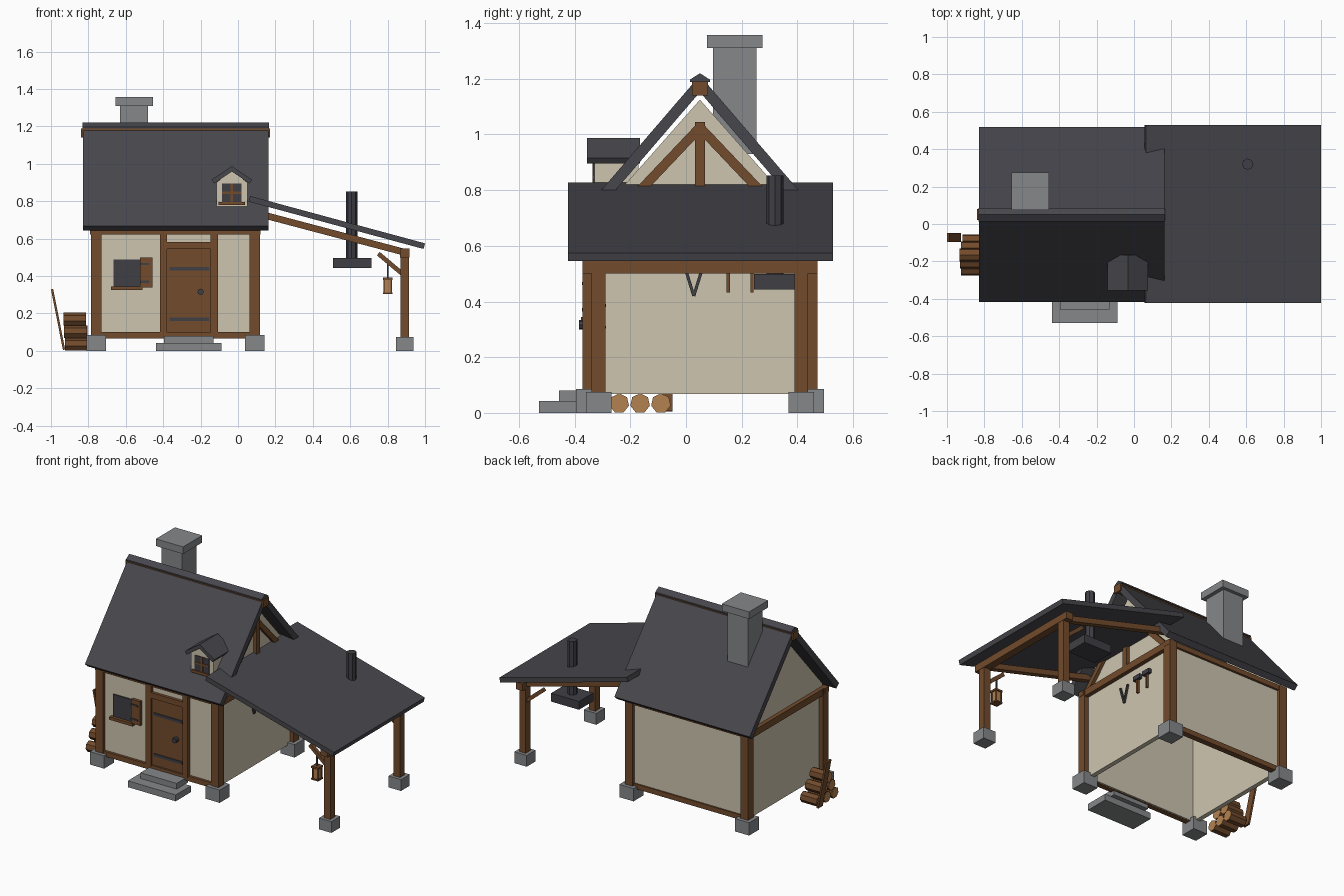
import bpy, bmesh, math
from mathutils import Vector

if "Cube" in bpy.data.objects:
    bpy.data.objects.remove(bpy.data.objects["Cube"])


def material(name, r, g, b):
    m = bpy.data.materials.new(name)
    lin = [((c / 255 + 0.055) / 1.055) ** 2.4 for c in (r, g, b)]
    m.diffuse_color = (*lin, 1)
    m.use_nodes = True
    m.node_tree.nodes["Principled BSDF"].inputs["Base Color"].default_value = m.diffuse_color
    return m


PLASTER = material("cream_plaster", 206, 197, 176)
TIMBER = material("brown_timber", 114, 75, 44)
SLATE = material("dark_slate", 71, 70, 76)
STONE = material("grey_stone", 134, 135, 137)
IRON = material("dark_iron", 63, 63, 69)
CUT = material("cut_wood", 180, 130, 80)


def finish(name, bm, *mats):
    bmesh.ops.recalc_face_normals(bm, faces=bm.faces)
    me = bpy.data.meshes.new(name)
    bm.to_mesh(me)
    bm.free()
    for m in mats:
        me.materials.append(m)
    ob = bpy.data.objects.new(name, me)
    bpy.context.collection.objects.link(ob)
    return ob


def prism(name, pts, axis, a, b, mat):
    """Extrude a 2D profile along x (profile is y,z) or y (profile is x,z)."""
    bm = bmesh.new()
    place = (lambda p, t: (t, p[0], p[1])) if axis == 'x' else (lambda p, t: (p[0], t, p[1]))
    lo = [bm.verts.new(place(p, a)) for p in pts]
    hi = [bm.verts.new(place(p, b)) for p in pts]
    bm.faces.new(lo)
    bm.faces.new(hi)
    for i in range(len(pts)):
        j = (i + 1) % len(pts)
        bm.faces.new((lo[i], lo[j], hi[j], hi[i]))
    return finish(name, bm, mat)


def box(name, x0, x1, y0, y1, z0, z1, mat):
    return prism(name, [(x0, z0), (x1, z0), (x1, z1), (x0, z1)], 'y', y0, y1, mat)


def bar(name, p, q, side, w, h, mat):
    """Straight beam from p to q, w wide along side and h deep across it."""
    p, q, s = Vector(p), Vector(q), Vector(side)
    u = (q - p).normalized().cross(s) * h / 2
    s = s * w / 2
    bm = bmesh.new()
    ends = [[bm.verts.new(c + k * s + l * u) for k, l in ((-1, -1), (1, -1), (1, 1), (-1, 1))]
            for c in (p, q)]
    for e in ends:
        bm.faces.new(e)
    for i in range(4):
        j = (i + 1) % 4
        bm.faces.new((ends[0][i], ends[0][j], ends[1][j], ends[1][i]))
    return finish(name, bm, mat)


def slab(name, a, b, thick, axis, t0, t1, mat):
    """Sloping roof slab whose top edge runs from a to b."""
    a, b = Vector(a), Vector(b)
    n = (b - a).normalized()
    n = Vector((n.y, -n.x))
    if n.y > 0:
        n = -n
    return prism(name, [a, b, b + n * thick, a + n * thick], axis, t0, t1, mat)


def rod(name, c, r, length, axis, sides, mat, end_mat=None):
    bm = bmesh.new()
    bmesh.ops.create_cone(bm, cap_ends=True, segments=sides, radius1=r, radius2=r, depth=length)
    rot = {'x': (0, 1, 0), 'y': (1, 0, 0), 'z': None}[axis]
    for v in bm.verts:
        co = Vector((v.co.z, v.co.x, v.co.y)) if axis == 'x' else \
            Vector((v.co.x, v.co.z, v.co.y)) if axis == 'y' else v.co.copy()
        v.co = co + Vector(c)
    if end_mat:
        for f in bm.faces:
            f.material_index = 1 if len(f.verts) > 4 else 0
    return finish(name, bm, mat, *([end_mat] if end_mat else []))


RY = 0.05                      # ridge line
LX, RX = -0.755, 0.09          # side walls
X, Y = (1, 0, 0), (0, 1, 0)

# Plaster walls, open underneath
for n, y in (("front", -0.35), ("back", 0.42)):
    box(n + "_wall", LX, RX, y, y + 0.03, 0.068, 0.65, PLASTER)
gable = [(-0.35, 0.068), (0.45, 0.068), (0.45, 0.672), (RY, 1.125), (-0.35, 0.672)]
prism("left_gable_wall", gable, 'x', LX, LX + 0.03, PLASTER)
prism("right_gable_wall", gable, 'x', RX - 0.03, RX, PLASTER)

# Corner posts on stone feet
for sx, x in (("left", -0.7575), ("right", 0.09)):
    for sy, y in (("front", -0.343), ("back", 0.443)):
        box(f"{sx}_{sy}_post", x - .028, x + .028, y - .029, y + .029, 0.08, 0.65, TIMBER)
        box(f"{sx}_{sy}_foot", x - .052, x + .052, y - .052, y + .052, 0, 0.085, STONE)

# Sills, wall plates and gable tie beams
for n, y in (("front", -0.345), ("back", 0.445)):
    box(n + "_sill", -0.78, 0.115, y - .022, y + .015, 0.067, 0.1, TIMBER)
    box(n + "_wall_plate", -0.79, 0.12, y - .025, y + .02, 0.622, 0.655, TIMBER)
for n, x in (("left", LX - .005), ("right", RX + .005)):
    box(n + "_tie_beam", x - .022, x + .022, -0.37, 0.47, 0.61, 0.655, TIMBER)

# Right gable truss
box("king_post", 0.085, 0.115, RY - .018, RY + .018, 0.64, 1.045, TIMBER)
for s in (-1, 1):
    bar("gable_brace", (0.098, RY + s * .005, 1.02), (0.098, RY + s * .375, 0.63),
        X, 0.024, 0.034, TIMBER)

# Main roof with ridge beam and cap
for n, s in (("front", -1), ("back", 1)):
    slab(n + "_roof", (RY, 1.212), (RY + s * .468, 0.668), 0.039, 'x', -0.83, 0.163, SLATE)
box("ridge_beam", -0.84, 0.172, RY - .029, RY + .029, 1.14, 1.19, TIMBER)
prism("ridge_cap", [(RY - .036, 1.188), (RY + .036, 1.188), (RY + .036, 1.197),
                    (RY, 1.22), (RY - .036, 1.197)], 'x', -0.832, 0.165, SLATE)

# Chimney
box("chimney_stack", -0.63, -0.48, 0.097, 0.253, 0.93, 1.315, STONE)
box("chimney_cap", -0.655, -0.455, 0.075, 0.275, 1.31, 1.357, STONE)

# Dormer
DX = -0.033
prism("dormer_body", [(DX - .083, .76), (DX + .083, .76), (DX + .083, .9), (DX, .965),
                      (DX - .083, .9)], 'y', -0.328, -0.17, PLASTER)
for s in (-1, 1):
    slab("dormer_roof", (DX, 0.988), (DX + s * .108, 0.915), 0.024, 'y', -0.355, -0.165, SLATE)
box("dormer_window", DX - .053, DX + .053, -0.332, -0.326, .795, .895, IRON)
box("dormer_window_upright", DX - .007, DX + .007, -0.335, -0.326, .795, .895, TIMBER)
box("dormer_window_crossbar", DX - .053, DX + .053, -0.335, -0.326, .84, .853, TIMBER)
box("dormer_sill", DX - .07, DX + .07, -0.338, -0.32, .779, .797, TIMBER)

# Door with frame, straps and knob
for x in (-0.398, -0.127):
    box("door_jamb", x - .019, x + .019, -0.372, -0.34, 0.09, 0.63, TIMBER)
box("door_header", -0.385, -0.14, -0.37, -0.34, 0.545, 0.582, TIMBER)
box("door", -0.38, -0.145, -0.357, -0.34, 0.1, 0.545, TIMBER)
for z in (0.17, 0.44):
    box("door_strap", -0.365, -0.155, -0.363, -0.355, z - .009, z + .009, IRON)
rod("door_knob", (-0.2, -0.37, 0.316), 0.017, 0.03, 'y', 8, IRON)

# Stone steps
box("lower_step", -0.438, -0.087, -0.528, -0.37, 0, 0.042, STONE)
box("upper_step", -0.395, -0.13, -0.457, -0.34, 0.04, 0.08, STONE)

# Front window with sill and shutter
box("window_pane", -0.665, -0.525, -0.358, -0.345, 0.34, 0.49, IRON)
box("window_sill", -0.68, -0.51, -0.378, -0.345, 0.325, 0.344, TIMBER)
box("shutter", -0.525, -0.458, -0.37, -0.345, 0.34, 0.5, TIMBER)
for z in (0.37, 0.465):
    box("shutter_hinge", -0.525, -0.475, -0.374, -0.366, z - .006, z + .006, IRON)

# Lean-to roof, posts, beams and braces
slab("lean_to_roof", (0.065, 0.828), (1.0, 0.575), 0.031, 'y', -0.423, 0.528, SLATE)
box("lean_to_beam", 0.867, 0.917, -0.372, 0.472, 0.5, 0.547, TIMBER)
for n, y in (("front", -0.314), ("back", 0.414)):
    box(n + "_lean_to_post", 0.868, 0.915, y - .025, y + .025, 0.06, 0.51, TIMBER)
    box(n + "_lean_to_foot", 0.846, 0.937, y - .046, y + .046, 0, 0.075, STONE)
    bar(n + "_rafter", (0.09, y, 0.739), (0.9, y, 0.525), Y, 0.036, 0.036, TIMBER)
    bar(n + "_brace", (0.75, y, 0.52), (0.885, y, 0.407), Y, 0.022, 0.024, TIMBER)

# Lantern hanging from the front brace
LC, LY = 0.8, -0.314
box("lantern_hook", LC - .004, LC + .004, LY - .004, LY + .004, 0.38, 0.48, IRON)
box("lantern_base", LC - .026, LC + .026, LY - .026, LY + .026, 0.303, 0.312, TIMBER)
box("lantern_glass", LC - .019, LC + .019, LY - .019, LY + .019, 0.312, 0.382, CUT)
box("lantern_top", LC - .026, LC + .026, LY - .026, LY + .026, 0.38, 0.392, TIMBER)
for sx in (-1, 1):
    for sy in (-1, 1):
        cx, cy = LC + sx * .019, LY + sy * .019
        box("lantern_corner", cx - .004, cx + .004, cy - .004, cy + .004, 0.31, 0.382, TIMBER)

# Forge flue and hood
rod("flue_pipe", (0.608, 0.32, 0.67), 0.03, 0.365, 'z', 8, IRON)
box("smoke_hood", 0.508, 0.713, 0.245, 0.395, 0.443, 0.498, IRON)

# Tools on the right wall
for s in (-1, 1):
    bar("tongs", (0.1, 0.028, 0.42), (0.1, 0.028 + s * .034, 0.53), X, 0.012, 0.011, IRON)
for y in (0.152, 0.237):
    box("hammer_handle", 0.092, 0.106, y - .006, y + .006, 0.432, 0.53, TIMBER)
    box("hammer_head", 0.09, 0.112, y - .03, y + .03, 0.52, 0.548, IRON)

# Stacked firewood and a leaning board
for row in range(3):
    for i in range(3 - row):
        rod("log", (-0.865 + 0.004 * (i - row), -0.24 + 0.0375 * row + 0.075 * i, 0.034 + 0.067 * row),
            0.036, 0.12, 'x', 7, TIMBER, CUT)
bar("leaning_board", (-0.93, -0.072, 0.006), (-0.994, -0.072, 0.33), Y, 0.048, 0.012, TIMBER)
